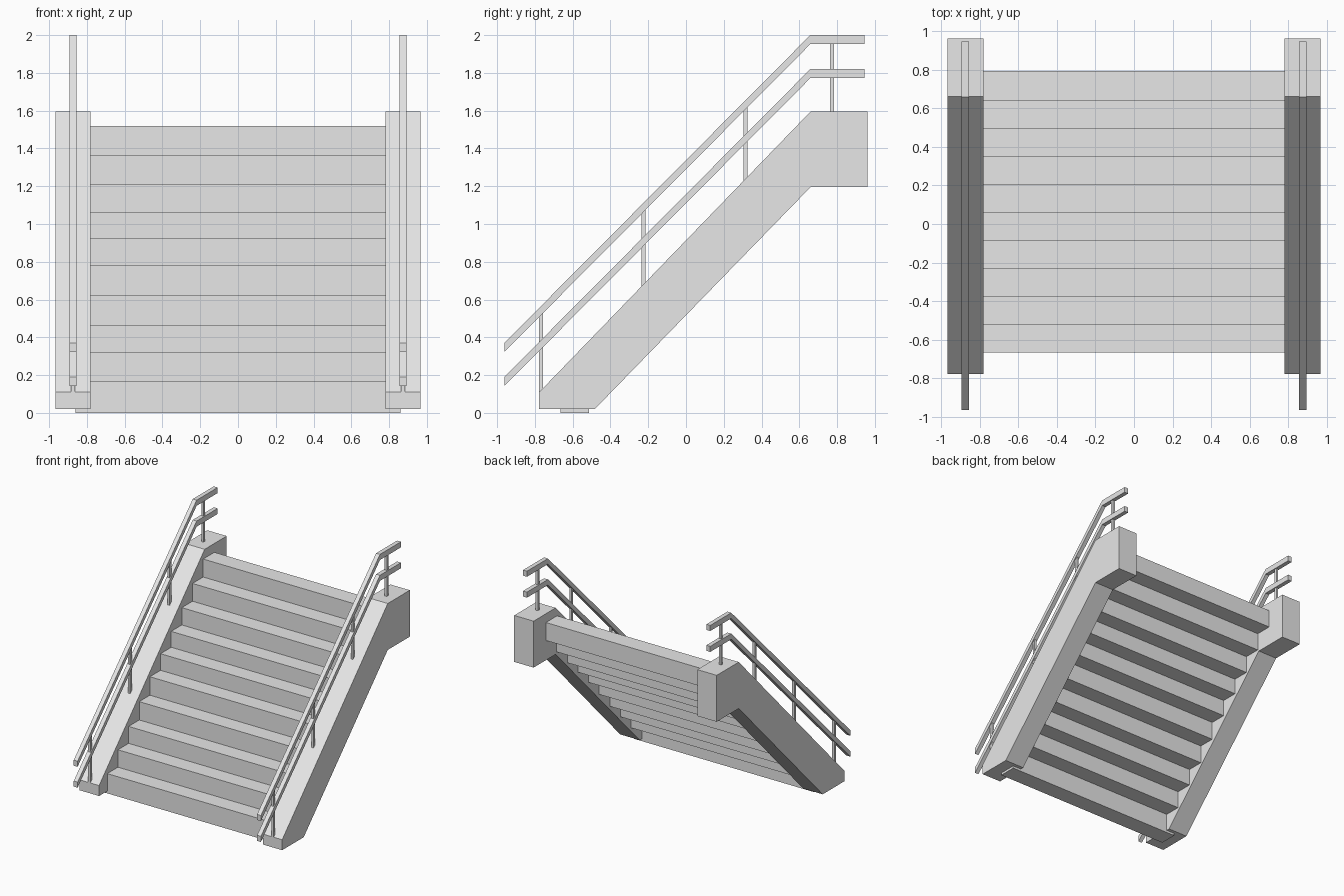
import bpy
import bmesh

cube = bpy.data.objects.get("Cube")
if cube:
    bpy.data.objects.remove(cube, do_unlink=True)

grey = bpy.data.materials.new("light_grey")
grey.use_nodes = True
grey.diffuse_color = (0.8, 0.8, 0.8, 1)
grey.node_tree.nodes["Principled BSDF"].inputs["Base Color"].default_value = (0.8, 0.8, 0.8, 1)


def extrude_profile(name, profile, x0, x1):
    """Extrude a closed (y, z) outline along x from x0 to x1."""
    bm = bmesh.new()
    face = bm.faces.new([bm.verts.new((x0, y, z)) for y, z in profile])
    new = bmesh.ops.extrude_face_region(bm, geom=[face])["geom"]
    verts = [v for v in new if isinstance(v, bmesh.types.BMVert)]
    bmesh.ops.translate(bm, verts=verts, vec=(x1 - x0, 0, 0))
    bmesh.ops.recalc_face_normals(bm, faces=bm.faces)
    mesh = bpy.data.meshes.new(name)
    bm.to_mesh(mesh)
    bm.free()
    mesh.materials.append(grey)
    obj = bpy.data.objects.new(name, mesh)
    bpy.context.collection.objects.link(obj)
    return obj


def box(name, x0, x1, y0, y1, z0, z1):
    return extrude_profile(name, [(y0, z0), (y1, z0), (y1, z1), (y0, z1)], x0, x1)


# Steps: separate blocks climbing corner to corner, ends housed in the stringers
tops = [0.17, 0.32, 0.466, 0.624, 0.783, 0.926, 1.063, 1.212, 1.365, 1.52]
bottom = 0.0
for i, top in enumerate(tops):
    y = -0.665 + 0.145 * i
    box(f"step_{i + 1}", -0.86, 0.86, y, y + 0.152, bottom, top)
    bottom = top

# Sloping side beams with a level block at the top
stringer = [(-0.777, 0.02), (-0.777, 0.11), (0.66, 1.596), (0.96, 1.596),
            (0.96, 1.196), (0.66, 1.196), (-0.483, 0.02)]


def rail_profile(drop):
    """Handrail outline: a slope that turns level at the top."""
    line = [(-0.962, 0.37), (0.658, 2.0), (0.944, 2.0)]
    upper = [(y, z - drop) for y, z in line]
    return upper + [(y, z - 0.048) for y, z in reversed(upper)]


# Post centre, foot height and head height
posts = [(-0.768, 0.10, 0.53), (-0.224, 0.66, 1.08),
         (0.314, 1.22, 1.62), (0.773, 1.59, 1.97)]

for side, s in (("left", 1), ("right", -1)):
    extrude_profile(f"{side}_stringer", stringer, s * 0.78, s * 0.965)
    extrude_profile(f"{side}_top_rail", rail_profile(0), s * 0.855, s * 0.892)
    extrude_profile(f"{side}_lower_rail", rail_profile(0.18), s * 0.855, s * 0.892)
    for i, (y, foot, head) in enumerate(posts):
        box(f"{side}_post_{i + 1}", s * 0.863, s * 0.884, y - 0.0105, y + 0.0105, foot, head)
